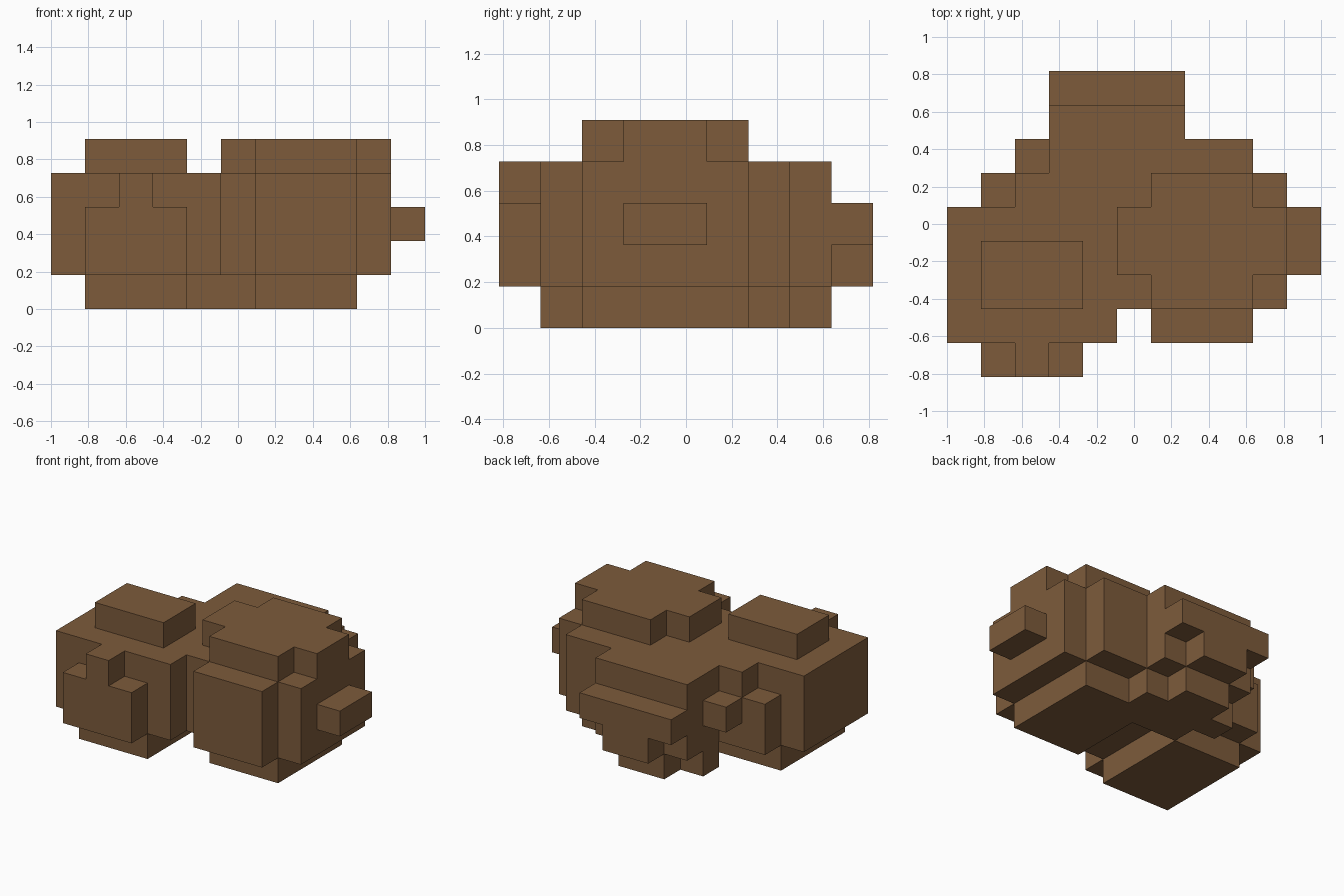
import bpy, bmesh
from itertools import product
from mathutils import Vector

cube = bpy.data.objects.get("Cube")
if cube:
    bpy.data.objects.remove(cube, do_unlink=True)

UNIT = 2 / 11                        # edge of one block
ORIGIN = Vector((-1, -4.5 * UNIT, 0))

# Each lobe is a list of block ranges: x from-to, y from-to, z from-to
left_lobe = [
    (0, 5, 1, 5, 1, 4),              # body
    (1, 4, 2, 4, 4, 5),              # cap
    (1, 4, 1, 5, 0, 1),              # foot
    (1, 4, 0, 6, 1, 3),              # front and back bulges
    (2, 3, 0, 6, 3, 4),
]
right_lobe = [
    (5, 10, 2, 6, 1, 4),             # body
    (6, 9, 1, 7, 1, 4),
    (6, 9, 2, 6, 0, 5),              # cap and foot
    (5, 10, 3, 5, 4, 5),
    (10, 11, 3, 5, 2, 3),            # side knob
]
back_lobe = [
    (3, 7, 4, 8, 1, 4),              # body
    (3, 7, 8, 9, 2, 3),              # rear bulge
    (4, 6, 8, 9, 1, 2),
    (2, 3, 6, 7, 2, 3),              # side knob
    (4, 6, 5, 8, 0, 1),              # foot
    (3, 7, 6, 7, 0, 1),
]


def fill(boxes):
    """Set of all block cells covered by the boxes."""
    cells = set()
    for x0, x1, y0, y1, z0, z1 in boxes:
        cells.update(product(range(x0, x1), range(y0, y1), range(z0, z1)))
    return cells


def block_mesh(name, cells, material):
    """Outer skin of the cells, with flat areas merged."""
    bm = bmesh.new()
    for cell in cells:
        centre = Vector(cell) + Vector((0.5, 0.5, 0.5))
        for axis, sign in product(range(3), (-1, 1)):
            n = Vector((0, 0, 0))
            n[axis] = sign
            if tuple(int(c + d) for c, d in zip(cell, n)) in cells:
                continue
            u = Vector((n.y, n.z, n.x))
            v = n.cross(u)
            corners = [(-u - v), (u - v), (u + v), (v - u)]
            bm.faces.new([bm.verts.new(ORIGIN + (centre + (n + c) / 2) * UNIT)
                          for c in corners])
    bmesh.ops.remove_doubles(bm, verts=bm.verts, dist=0.001)
    bmesh.ops.dissolve_limit(bm, angle_limit=0.01, verts=bm.verts, edges=bm.edges)
    mesh = bpy.data.meshes.new(name)
    bm.to_mesh(mesh)
    bm.free()
    mesh.materials.append(material)
    obj = bpy.data.objects.new(name, mesh)
    bpy.context.collection.objects.link(obj)
    return obj


# Single brown colour
brown = bpy.data.materials.new("earth_brown")
brown.use_nodes = True
colour = (0.205, 0.105, 0.044, 1)
brown.diffuse_color = colour
brown.node_tree.nodes["Principled BSDF"].inputs["Base Color"].default_value = colour

# The three lobes fuse into one clump
block_mesh("blocky_clump", fill(left_lobe + right_lobe + back_lobe), brown)
